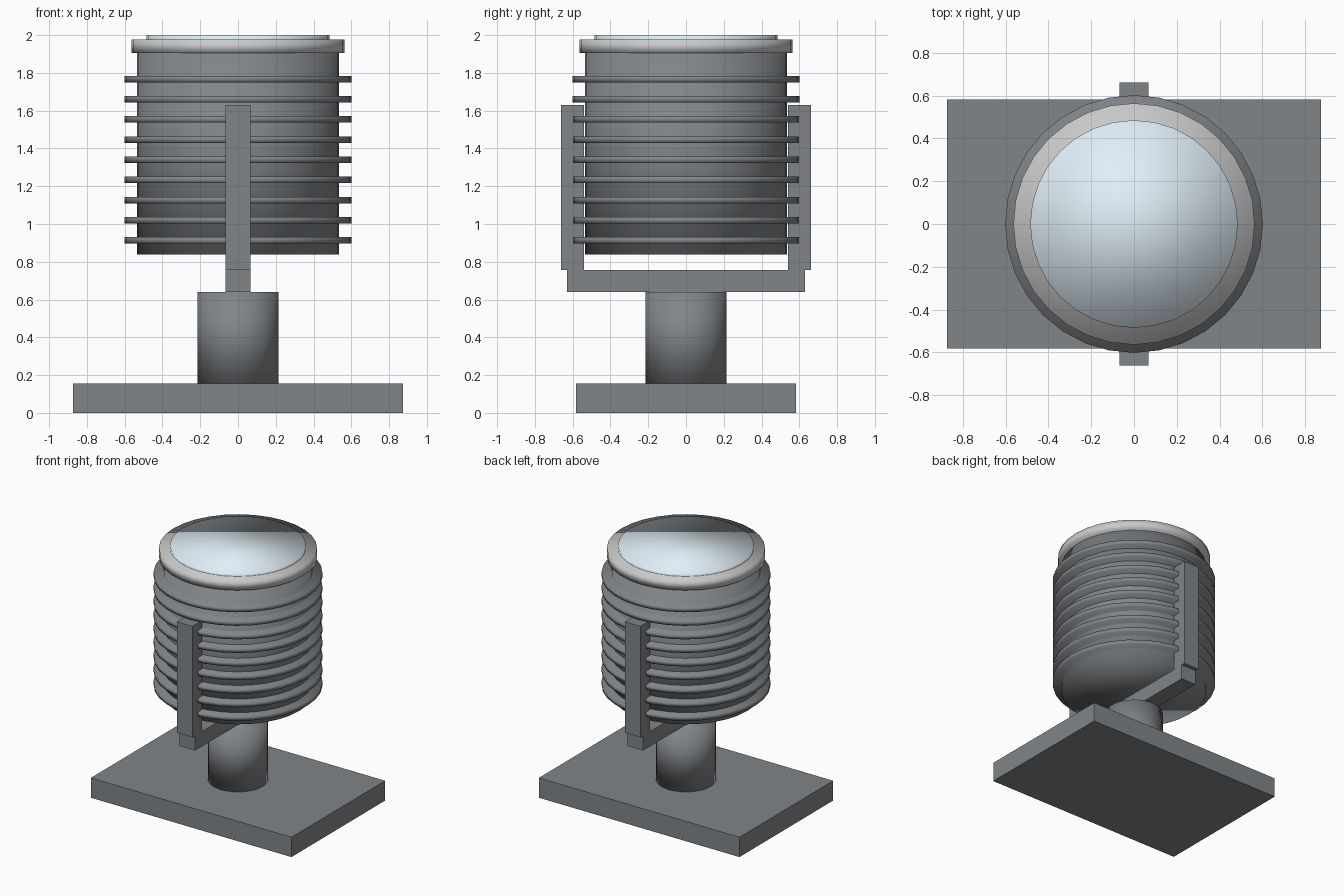
import bpy

if "Cube" in bpy.data.objects:
    bpy.data.objects.remove(bpy.data.objects["Cube"])


def material(name, color):
    m = bpy.data.materials.new(name)
    m.diffuse_color = (*color, 1)
    m.use_nodes = True
    m.node_tree.nodes["Principled BSDF"].inputs["Base Color"].default_value = m.diffuse_color
    return m


metal = material("dark_metal", (0.22, 0.235, 0.25))
bezel_grey = material("bezel_grey", (0.6, 0.6, 0.6))
lens_glass = material("lens_glass", (0.75, 0.86, 0.93))


def box(name, lo, hi):
    bpy.ops.mesh.primitive_cube_add(size=1, location=[(a + b) / 2 for a, b in zip(lo, hi)])
    ob = bpy.context.object
    ob.name = name
    ob.scale = [b - a for a, b in zip(lo, hi)]
    bpy.ops.object.transform_apply(location=False, rotation=False, scale=True)
    ob.data.materials.append(metal)
    return ob


def cylinder(name, r, z0, z1, mat=metal):
    bpy.ops.mesh.primitive_cylinder_add(vertices=32, radius=r, depth=z1 - z0,
                                        location=(0, 0, (z0 + z1) / 2))
    ob = bpy.context.object
    ob.name = name
    bpy.ops.object.shade_smooth()  # caps are smoothed too, giving soft rims
    ob.data.materials.append(mat)
    return ob


# Stand: base plate and post
box("base_plate", (-0.873, -0.582, 0), (0.873, 0.582, 0.156))
cylinder("post", 0.214, 0.156, 0.64)

# Yoke: crossbar and two upright arms
box("yoke_crossbar", (-0.067, -0.63, 0.64), (0.067, 0.63, 0.757))
for side, name in ((-1, "front_yoke_arm"), (1, "back_yoke_arm")):
    y0, y1 = sorted((side * 0.541, side * 0.662))
    box(name, (-0.067, y0, 0.757), (0.067, y1, 1.63))

# Lamp housing with cooling fins
cylinder("lamp_housing", 0.536, 0.838, 1.905)
for i in range(9):
    z = 0.913 + i * 0.1068
    cylinder(f"cooling_fin_{i + 1}", 0.602, z - 0.017, z + 0.017)

# Bezel and lens on top
cylinder("lens_bezel", 0.564, 1.905, 1.978, bezel_grey)
cylinder("lens", 0.485, 1.95, 2.0, lens_glass)
